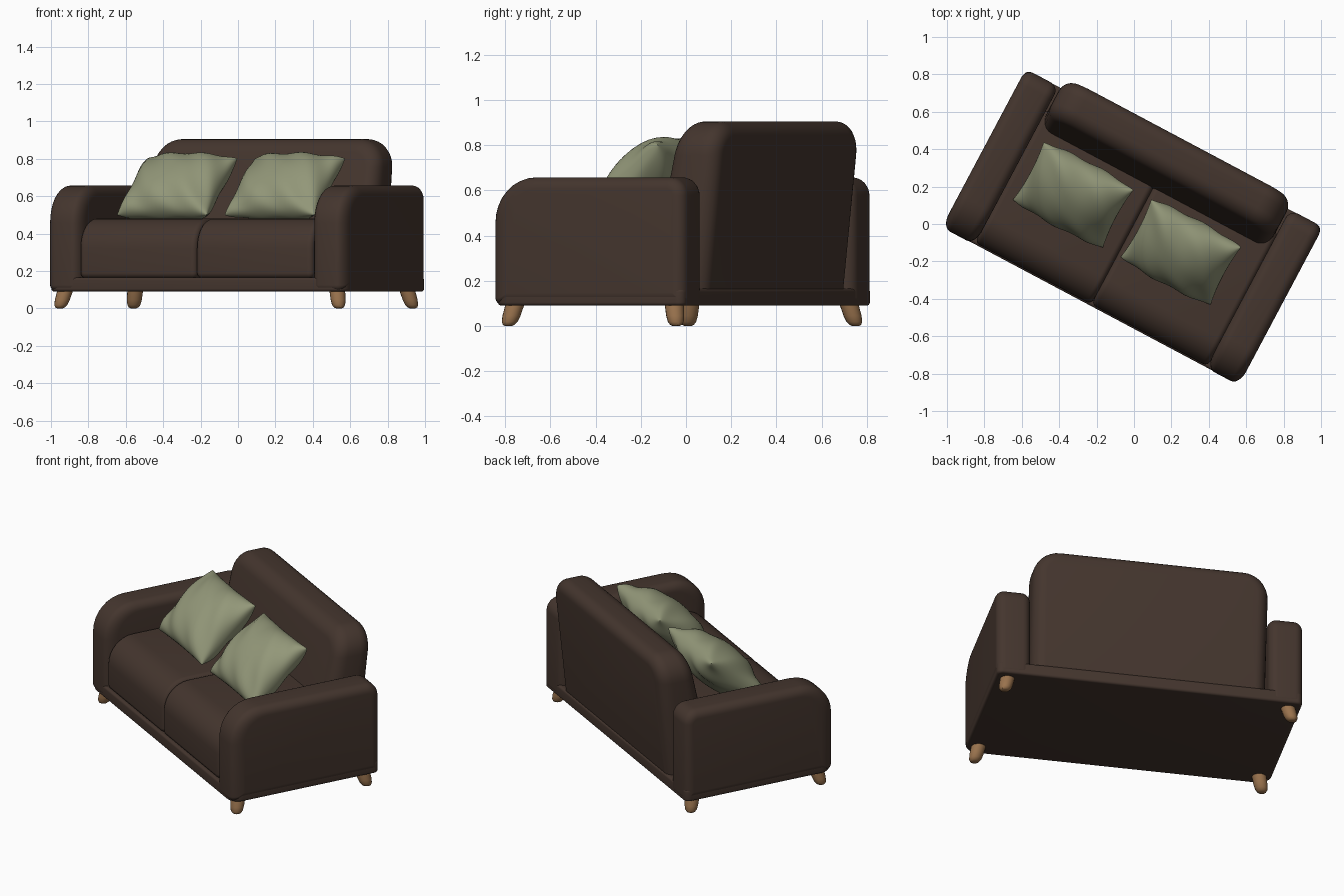
import bpy, bmesh, math
from mathutils import Matrix, Vector

if "Cube" in bpy.data.objects:
    bpy.data.objects.remove(bpy.data.objects["Cube"])

TURN = Matrix.Rotation(math.radians(-28), 4, 'Z')   # whole sofa is turned in plan


def material(name, rgb):
    m = bpy.data.materials.new(name)
    m.diffuse_color = (*rgb, 1)
    m.use_nodes = True
    m.node_tree.nodes["Principled BSDF"].inputs["Base Color"].default_value = m.diffuse_color
    return m


BROWN = material("brown_fabric", (0.058, 0.036, 0.027))
GREEN = material("green_fabric", (0.29, 0.31, 0.19))
WOOD = material("wood", (0.32, 0.17, 0.075))


def finish(name, bm, mat):
    bmesh.ops.remove_doubles(bm, verts=bm.verts, dist=1e-5)
    bmesh.ops.recalc_face_normals(bm, faces=bm.faces)
    bm.transform(TURN)
    me = bpy.data.meshes.new(name)
    bm.to_mesh(me)
    bm.free()
    ob = bpy.data.objects.new(name, me)
    bpy.context.collection.objects.link(ob)
    me.materials.append(mat)
    bpy.ops.object.select_all(action='DESELECT')
    ob.select_set(True)
    bpy.context.view_layer.objects.active = ob
    bpy.ops.object.shade_smooth_by_angle(angle=math.radians(40))
    return ob


def outline(a0, a1, b0, b1, radii, inset, front, n=8):
    """Rounded rectangle; radii run from (a0,b0) counter-clockwise."""
    corners = [(a0, b0, 1, 1), (a1, b0, -1, 1), (a1, b1, -1, -1), (a0, b1, 1, -1)]
    pts = []
    for k, ((a, b, sa, sb), r) in enumerate(zip(corners, radii)):
        r = max(r - inset, 0.002)
        ca = a + sa * (inset * (front if sa > 0 else 1) + r)
        cb = b + sb * (inset + r)
        for i in range(n + 1):
            t = math.pi + (k + i / n) * math.pi / 2
            pts.append((ca + r * math.cos(t), cb + r * math.sin(t)))
    return pts


def slab(name, rect, radii, c0, c1, bevel, place, front=1.0, steps=6):
    """Rounded outline extruded from c0 to c1 with round rims."""
    bm = bmesh.new()
    arc = [(bevel * (1 - math.sin(t)), bevel * (1 - math.cos(t)))
           for t in (i / steps * math.pi / 2 for i in range(steps + 1))]
    levels = [(d, c0 + h) for d, h in arc] + [(d, c1 - h) for d, h in reversed(arc)]
    rings = [[bm.verts.new(place(a, b, c)) for a, b in outline(*rect, radii, d, front)]
             for d, c in levels]
    for r, s in zip(rings, rings[1:]):
        for i in range(len(r)):
            j = (i + 1) % len(r)
            bm.faces.new((r[i], r[j], s[j], s[i]))
    bm.faces.new(rings[0])
    bm.faces.new(rings[-1])
    return finish(name, bm, BROWN)


def side_profile(a, b, c):      # outline in depth/height, extruded across
    return (c, a, b)


# Base plinth
slab("base", (-0.897, 0.897, -0.495, 0.458), [0.075, 0.075, 0.035, 0.035], 0.09, 0.165, 0.015,
     lambda a, b, c: (a, b, c))

# Arms and seat cushions
for s, side in ((-1, "left"), (1, "right")):
    lo, hi = sorted((s * 0.70, s * 0.90))
    slab(side + "_arm", (-0.498, 0.46, 0.095, 0.657), [0.03, 0.03, 0.08, 0.2],
         lo, hi, 0.05, side_profile, front=1.6)
    lo, hi = sorted((0, s * 0.705))
    slab(side + "_seat_cushion", (-0.487, 0.32, 0.16, 0.48), [0.03, 0.03, 0.03, 0.16],
         lo, hi, 0.03, side_profile)


# Leaning backrest, thicker at the bottom
def lean(a, b, c):
    front = 0.22 + 0.22 * (b - 0.48)
    rear = 0.452 + 0.105 * (b - 0.16)
    return (a, front + (rear - front) * c / 0.22, b)


slab("backrest", (-0.69, 0.69, 0.10, 0.905), [0.01, 0.01, 0.15, 0.15],
     0, 0.22, 0.072, lean)


# Throw pillows resting on the seat and backrest
def pillow(name, cx, phase):
    bm = bmesh.new()
    n, half_w, half_h, thick = 32, 0.272, 0.23, 0.135
    tilt = Matrix.Translation((cx, -0.015, 0.65)) @ Matrix.Rotation(math.radians(41), 4, 'X')
    for s in (-1, 1):
        grid = []
        for i in range(n + 1):
            p = math.sin((i / n - 0.5) * math.pi)
            row = []
            for j in range(n + 1):
                q = math.sin((j / n - 0.5) * math.pi)
                dome = max((1 - p * p) * (1 - q * q), 0)
                wrinkle = 0.018 * math.sin(8 * p + 5 * q * s + phase) * (p * p + q * q) * dome ** 0.5
                x = half_w * p * (1 - 0.05 * (1 - q * q))
                y = half_h * q * (1 - 0.03 * (1 - p * p))
                row.append(bm.verts.new(tilt @ Vector((x, y, s * thick * dome ** 0.45 + wrinkle))))
            grid.append(row)
        for i in range(n):
            for j in range(n):
                bm.faces.new((grid[i][j], grid[i + 1][j], grid[i + 1][j + 1], grid[i][j + 1]))
    finish(name, bm, GREEN)


pillow("left_pillow", -0.36, 0.4)
pillow("right_pillow", 0.292, 1.9)

# Splayed tapered legs with rounded feet
for sx, xn in ((-1, "left"), (1, "right")):
    for sy, yn in ((-1, "front"), (1, "back")):
        bm = bmesh.new()
        rings = []
        for z, r in ((0.12, 0.042), (0.09, 0.042), (0.045, 0.040), (0.018, 0.035), (0.005, 0.026), (0, 0.015)):
            t = 1 - z / 0.09
            cx, cy = sx * (0.825 + 0.02 * t), sy * (0.40 + 0.02 * t) - 0.02
            rings.append([bm.verts.new((cx + r * math.cos(k * math.pi / 8),
                                        cy + r * math.sin(k * math.pi / 8), z)) for k in range(16)])
        for r, s in zip(rings, rings[1:]):
            for k in range(16):
                bm.faces.new((r[k], r[k - 1], s[k - 1], s[k]))
        bm.faces.new(rings[0])
        bm.faces.new(rings[-1])
        finish(f"{yn}_{xn}_leg", bm, WOOD)
